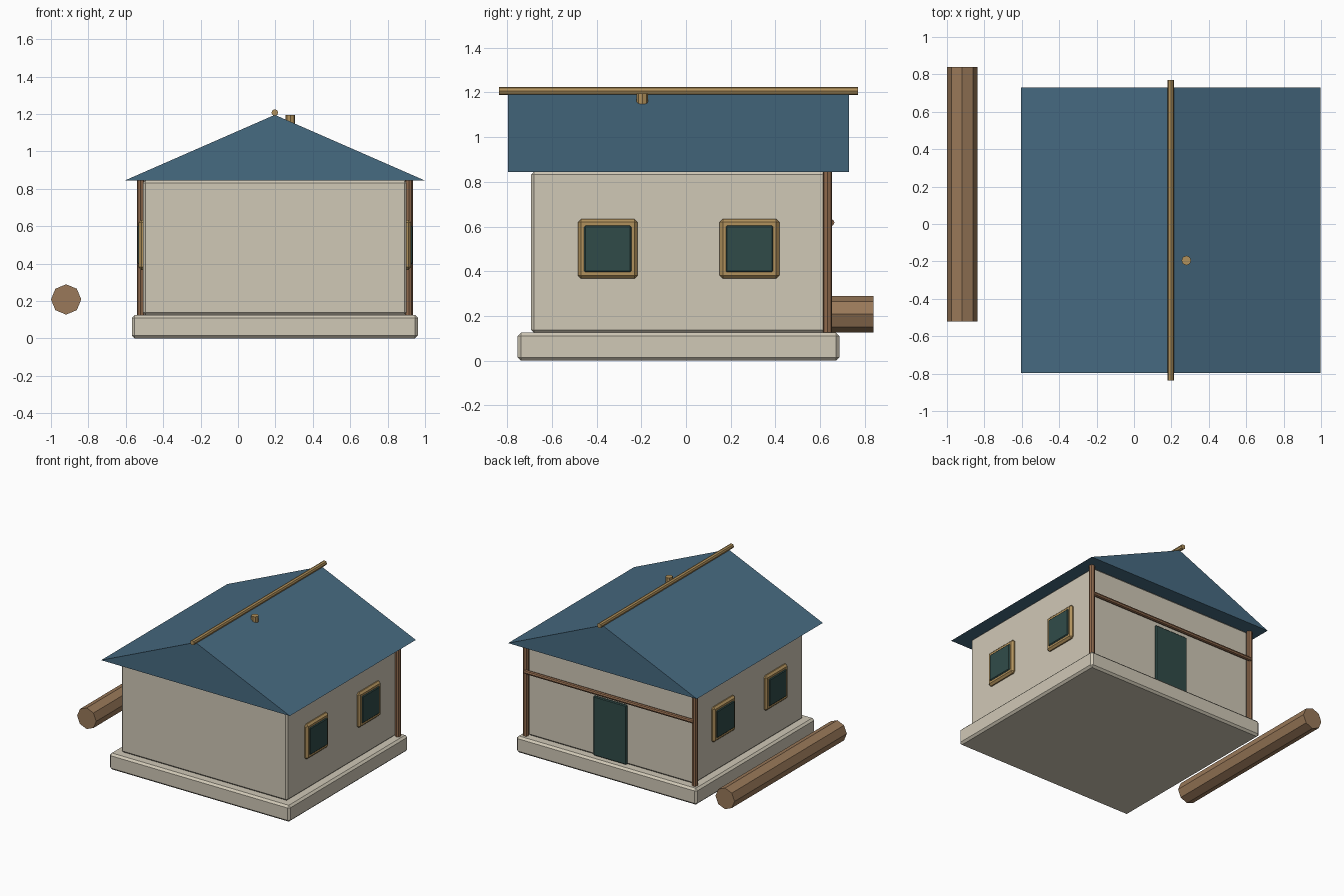
import bpy, bmesh
from math import radians
from mathutils import Matrix, Vector

if "Cube" in bpy.data.objects:
    bpy.data.objects.remove(bpy.data.objects["Cube"], do_unlink=True)


def material(name, rgb):
    m = bpy.data.materials.new(name)
    m.use_nodes = True
    m.diffuse_color = (*rgb, 1)
    bsdf = next(n for n in m.node_tree.nodes if n.type == 'BSDF_PRINCIPLED')
    bsdf.inputs["Base Color"].default_value = (*rgb, 1)
    return m


PLASTER = material("cream plaster", (0.63, 0.58, 0.47))
ROOF = material("slate blue roof", (0.062, 0.145, 0.22))
LOG = material("log wood", (0.32, 0.19, 0.10))
POST = material("post wood", (0.28, 0.145, 0.075))
TAN = material("tan trim wood", (0.44, 0.285, 0.107))
TEAL = material("dark teal", (0.03, 0.071, 0.066))

CX, CY = 0.197, -0.033      # centre of the house
FLOOR, EAVES, RIDGE = 0.125, 0.845, 1.195
WALL_X, WALL_Y = 0.705, 0.66


def finish(bm, name, mat):
    bmesh.ops.recalc_face_normals(bm, faces=bm.faces)
    me = bpy.data.meshes.new(name)
    bm.to_mesh(me)
    bm.free()
    me.materials.append(mat)
    ob = bpy.data.objects.new(name, me)
    bpy.context.collection.objects.link(ob)
    return ob


def box(name, centre, size, mat, chamfer):
    bm = bmesh.new()
    bmesh.ops.create_cube(bm, size=1)
    bmesh.ops.scale(bm, vec=size, verts=bm.verts)
    bmesh.ops.translate(bm, vec=centre, verts=bm.verts)
    bmesh.ops.bevel(bm, geom=bm.edges[:], offset=chamfer, segments=1, affect='EDGES')
    return finish(bm, name, mat)


def pole(name, start, end, radius, mat):
    """Eight-sided pole between two points, corners on the axes."""
    a, b = Vector(start), Vector(end)
    bm = bmesh.new()
    bmesh.ops.create_cone(bm, cap_ends=True, segments=8, radius1=radius,
                          radius2=radius, depth=(b - a).length)
    turn = (b - a).to_track_quat('Z', 'Y').to_matrix().to_4x4()
    bmesh.ops.transform(bm, matrix=Matrix.Translation((a + b) / 2) @ turn, verts=bm.verts)
    return finish(bm, name, mat)


# Foundation and walls
box("foundation", (CX, CY, FLOOR / 2), (1.53, 1.44, FLOOR), PLASTER, 0.015)
box("walls", (CX, CY, (FLOOR + EAVES) / 2),
    (2 * WALL_X, 2 * WALL_Y, EAVES - FLOOR), PLASTER, 0.013)

# Solid gable roof, extruded from its triangular profile
bm = bmesh.new()
profile = [(CX - 0.8, EAVES), (CX + 0.8, EAVES), (CX, RIDGE)]
gable = bm.faces.new([bm.verts.new((x, CY - 0.763, z)) for x, z in profile])
new = bmesh.ops.extrude_face_region(bm, geom=[gable], use_keep_orig=True)["geom"]
bmesh.ops.translate(bm, vec=(0, 1.526, 0),
                    verts=[v for v in new if isinstance(v, bmesh.types.BMVert)])
finish(bm, "roof", ROOF)

# Ridge pole and chimney stub
pole("ridge_pole", (CX, CY - 0.803, 1.207), (CX, CY + 0.803, 1.207), 0.018, TAN)
pole("chimney_stub", (0.28, -0.195, 1.10), (0.28, -0.195, 1.195), 0.026, TAN)

# Windows: chamfered frame with a slightly proud pane, two on each side wall
for sx, side in ((1, "left"), (-1, "right")):
    wall = CX + sx * WALL_X
    for sy, end in ((-1, "front"), (1, "back")):
        y = CY + sy * 0.317
        box(f"{side}_{end}_window_frame", (wall, y, 0.5), (0.046, 0.267, 0.267), TAN, 0.014)
        box(f"{side}_{end}_window_pane", (wall, y, 0.5), (0.06, 0.212, 0.208), TEAL, 0.006)
    # Porch post on the back corner
    px = CX + sx * 0.717
    pole(f"{side}_back_post", (px, 0.633, FLOOR), (px, 0.633, EAVES), 0.021, POST)

# Cross beam and door on the back wall
pole("back_beam", (CX - 0.717, 0.648, 0.618), (CX + 0.717, 0.648, 0.618), 0.016, POST)
box("back_door", (CX, CY + WALL_Y, 0.355), (0.28, 0.03, 0.455), TEAL, 0.006)

# Loose log beside the house
pole("loose_log", (-0.919, -0.52, 0.208), (-0.919, 0.84, 0.208), 0.081, LOG)
